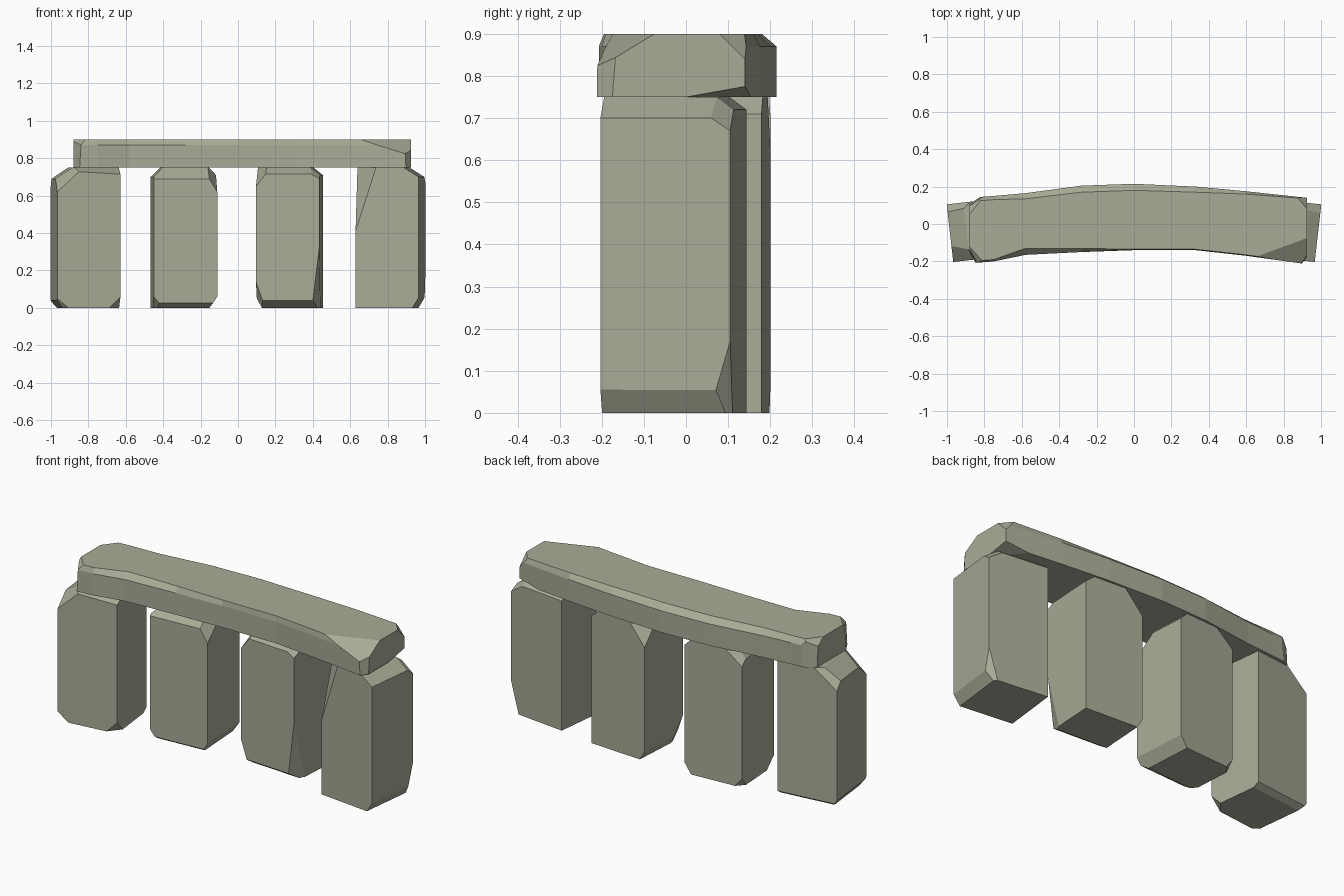
import bpy, bmesh, math
from mathutils import Vector, Matrix

cube = bpy.data.objects.get("Cube")
if cube:
    bpy.data.objects.remove(cube, do_unlink=True)

stone = bpy.data.materials.new("grey_green_stone")
stone.use_nodes = True
colour = (0.40, 0.41, 0.31, 1)
stone.diffuse_color = colour
bsdf = stone.node_tree.nodes["Principled BSDF"]
bsdf.inputs["Base Color"].default_value = colour
bsdf.inputs["Roughness"].default_value = 0.9


def chop(bm, point, normal):
    """Slice off everything beyond a plane and close the cut."""
    geom = bm.verts[:] + bm.edges[:] + bm.faces[:]
    cut = bmesh.ops.bisect_plane(bm, geom=geom, dist=1e-5, plane_co=point,
                                 plane_no=normal, clear_outer=True)
    edges = [e for e in cut["geom_cut"] if isinstance(e, bmesh.types.BMEdge)]
    bmesh.ops.holes_fill(bm, edges=[e for e in edges if e.is_boundary], sides=0)


def chip(bm, corner, signs, lengths):
    """Chip a corner; lengths run back along x, y and z from it."""
    normal = Vector([s / l for s, l in zip(signs, lengths)]).normalized()
    nearest = min(range(3), key=lambda i: lengths[i])
    point = Vector(corner)
    point[nearest] -= signs[nearest] * lengths[nearest]
    chop(bm, point, normal)


def finish(bm, name):
    bmesh.ops.recalc_face_normals(bm, faces=bm.faces[:])
    mesh = bpy.data.meshes.new(name)
    bm.to_mesh(mesh)
    bm.free()
    mesh.materials.append(stone)
    obj = bpy.data.objects.new(name, mesh)
    bpy.context.collection.objects.link(obj)


# Upright stones: a block with chipped corners and edges, turned to the arc
LONG = 50
HALF = Vector((0.17, 0.155, 0.375))


def pillar(name, x, y, turn, chips):
    bm = bmesh.new()
    bmesh.ops.create_cube(bm, size=2, matrix=Matrix.Diagonal((*HALF, 1)))
    for signs, lengths in chips:
        chip(bm, [s * h for s, h in zip(signs, HALF)], signs, lengths)
    bm.transform(Matrix.Translation((x, y, HALF.z))
                 @ Matrix.Rotation(math.radians(turn), 4, "Z"))
    finish(bm, name)


pillar("outer_right_pillar", -0.815, -0.03, 6.5, [
    ((-1, -1, 1), (0.09, LONG, 0.06)),
    ((-1, -1, 1), (0.14, 0.16, 0.13)),
    ((1, -1, 1), (0.6, 0.08, 0.035)),
    ((-1, 1, 1), (0.13, 0.1, 0.1)),
    ((-1, -1, -1), (0.06, 0.05, 0.05)),
    ((1, -1, -1), (0.06, 0.06, 0.06)),
    ((-1, 1, -1), (0.03, LONG, 0.04)),
    ((1, 1, -1), (LONG, 0.03, 0.02)),
])
pillar("inner_right_pillar", -0.29, 0.035, 3.5, [
    ((1, -1, 1), (LONG, 0.07, 0.06)),
    ((-1, -1, 1), (0.05, LONG, 0.05)),
    ((1, -1, 1), (0.08, 0.16, 0.13)),
    ((1, 1, 1), (0.04, LONG, 0.04)),
    ((-1, 1, 1), (0.1, 0.1, 0.08)),
    ((1, -1, -1), (LONG, 0.04, 0.025)),
    ((1, -1, -1), (0.04, LONG, 0.06)),
    ((-1, -1, -1), (0.05, 0.07, 0.06)),
    ((-1, 1, -1), (0.04, 0.04, 0.05)),
])
pillar("inner_left_pillar", 0.275, 0.035, -3.5, [
    ((1, -1, 1), (LONG, 0.06, 0.035)),
    ((-1, -1, 1), (0.08, 0.18, 0.1)),
    ((1, -1, 1), (0.1, 0.12, 0.06)),
    ((1, 1, 1), (0.05, LONG, 0.04)),
    ((-1, 1, 1), (0.1, 0.1, 0.12)),
    ((1, -1, -1), (LONG, 0.06, 0.04)),
    ((-1, -1, -1), (0.05, 0.12, 0.14)),
    ((1, -1, -1), (0.04, 0.09, 0.33)),
    ((-1, 1, -1), (0.03, LONG, 0.05)),
])
pillar("outer_left_pillar", 0.815, -0.03, -6.5, [
    ((-1, -1, 1), (0.11, 0.09, 0.34)),
    ((1, -1, 1), (0.08, LONG, 0.05)),
    ((1, 1, 1), (0.12, 0.12, 0.08)),
    ((1, -1, -1), (0.035, LONG, 0.055)),
    ((1, 1, -1), (0.05, 0.05, 0.17)),
    ((-1, 1, 1), (LONG, 0.04, 0.03)),
])

# Lintel: gently bowed beam lofted through sections along x
# Each section: x, front y, back y, top front inset, top back inset
SECTIONS = [
    (-0.88, -0.21, 0.14, 0.01, 0.02),
    (-0.75, -0.2, 0.15, 0.01, 0.02),
    (-0.58, -0.165, 0.165, 0.035, 0.03),
    (-0.28, -0.15, 0.205, 0.02, 0.035),
    (0, -0.14, 0.215, 0.005, 0.035),
    (0.33, -0.14, 0.2, 0.005, 0.03),
    (0.6, -0.17, 0.175, 0.005, 0.015),
    (0.925, -0.215, 0.14, 0.005, 0.005),
]
BASE, TOP, SHOULDER = 0.75, 0.9, 0.87
bm = bmesh.new()
rings = []
for x, front, back, front_in, back_in in SECTIONS:
    profile = [(front, BASE), (front, SHOULDER), (front + front_in, TOP),
               (back - back_in, TOP), (back, SHOULDER), (back, BASE)]
    rings.append([bm.verts.new((x, y, z)) for y, z in profile])
for a, b in zip(rings, rings[1:]):
    for i in range(len(a)):
        j = (i + 1) % len(a)
        bm.faces.new((a[i], a[j], b[j], b[i]))
bm.faces.new(rings[0])
bm.faces.new(rings[-1])
bmesh.ops.recalc_face_normals(bm, faces=bm.faces[:])

# Chips on the lintel ends
for corner, signs, lengths in [
    ((0.925, -0.215, TOP), (1, -1, 1), (0.38, 0.14, 0.085)),
    ((0.925, -0.215, BASE), (1, -1, 1), (0.03, 0.04, 0.5)),
    ((0.925, 0.14, BASE), (1, 1, -1), (0.12, 0.14, 0.025)),
    ((0.925, 0.14, TOP), (1, 1, 1), (0.05, 0.06, 0.06)),
    ((-0.88, -0.21, TOP), (-1, -1, 1), (0.08, 0.09, 0.06)),
    ((-0.88, -0.21, BASE), (-1, -1, 1), (0.035, 0.06, 0.6)),
    ((-0.88, 0.14, TOP), (-1, 1, 1), (0.07, 0.09, 0.07)),
    ((-0.88, 0.14, BASE), (-1, 1, 1), (0.05, 0.035, 0.5)),
]:
    chip(bm, corner, signs, lengths)
finish(bm, "lintel")
